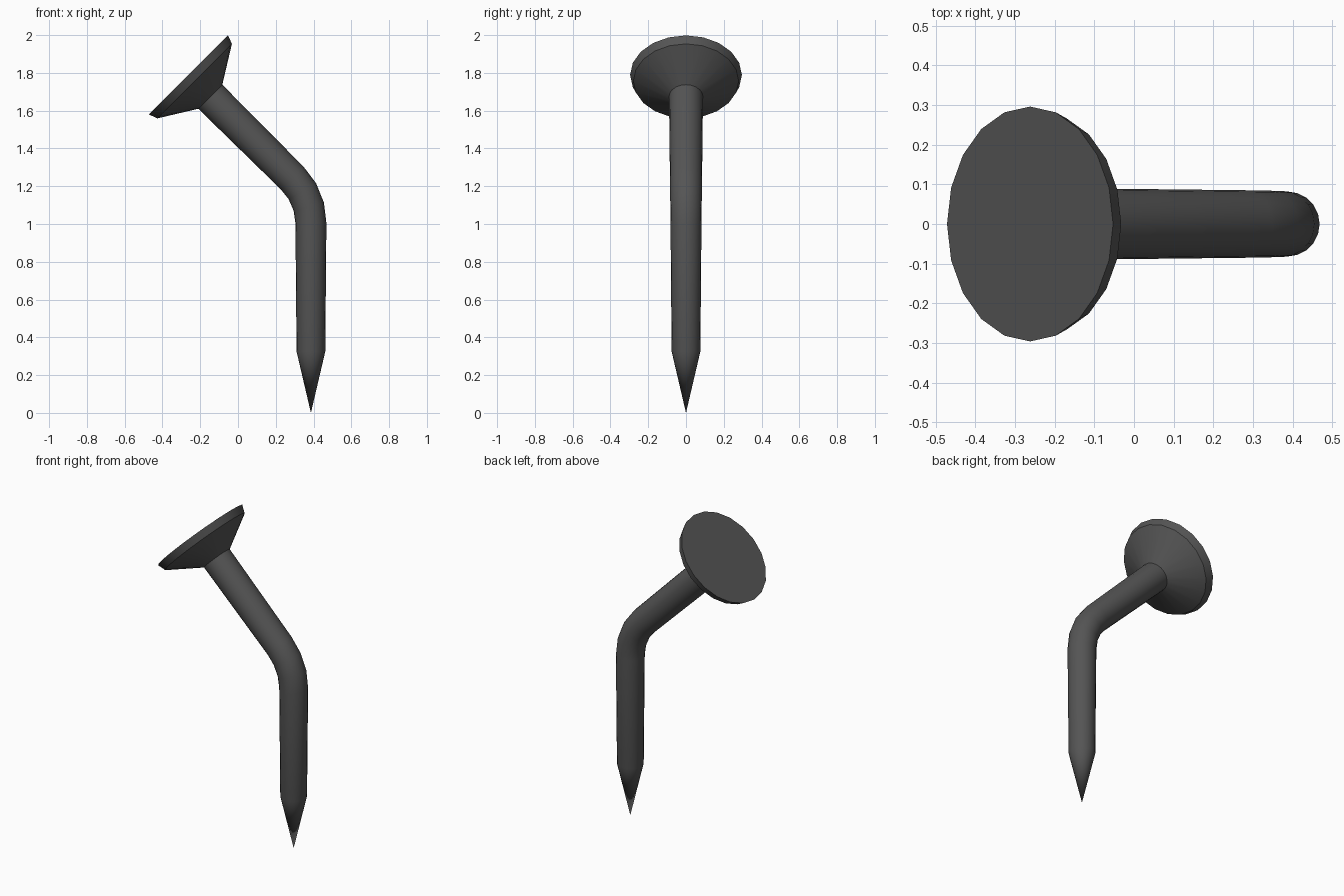
import bpy, bmesh, math
from mathutils import Vector

if "Cube" in bpy.data.objects:
    bpy.data.objects.remove(bpy.data.objects["Cube"])

SIDES = 20
iron = bpy.data.materials.new("dark iron")
iron.diffuse_color = (0.09, 0.09, 0.09, 1)
iron.use_nodes = True
iron.node_tree.nodes["Principled BSDF"].inputs["Base Color"].default_value = iron.diffuse_color


def lathe(name, rings, cap_start=False):
    """Skin rings (x, z, tilt, radius); radius 0 makes a pointed end."""
    bm = bmesh.new()
    loops = []
    for x, z, tilt, r in rings:
        side = Vector((math.cos(tilt), 0, math.sin(tilt)))
        centre = Vector((x, 0, z))
        if r == 0:
            loops.append([bm.verts.new(centre)] * SIDES)
            continue
        loops.append([bm.verts.new(centre + r * (math.cos(a) * side + math.sin(a) * Vector((0, 1, 0))))
                      for a in (2 * math.pi * i / SIDES for i in range(SIDES))])
    if cap_start:
        bm.faces.new(loops[0])
    for a, b in zip(loops, loops[1:]):
        for i in range(SIDES):
            j = (i + 1) % SIDES
            # top ring first, so this order faces outward
            quad = [a[j], a[i], b[i], b[j]]
            bm.faces.new(list(dict.fromkeys(quad)))
    mesh = bpy.data.meshes.new(name)
    bm.to_mesh(mesh)
    bm.free()
    obj = bpy.data.objects.new(name, mesh)
    bpy.context.collection.objects.link(obj)
    mesh.materials.append(iron)
    bpy.ops.object.select_all(action='DESELECT')
    obj.select_set(True)
    bpy.context.view_layer.objects.active = obj
    bpy.ops.object.shade_smooth_by_angle(angle=math.radians(30))
    return obj


T = math.radians(45)
top = Vector((-0.262, 1.789))
down = Vector((math.sin(T), -math.cos(T)))


def along(d, r):
    p = top + down * d
    return (p.x, p.y, T, r)


# countersunk head: flat disc, thin rim, cone down to the shaft
lathe("nail_head", [along(0, 0.296), along(0.046, 0.279), along(0.163, 0.09)], cap_start=True)

# shaft: slanted part, rounded bend, upright part and point
R, bx, bz = 0.336, 0.386, 1.005
shaft = [along(0.163, 0.09)]
for deg, r in ((45, 0.085), (30, 0.084), (15, 0.083), (0, 0.082)):
    t = math.radians(deg)
    shaft.append((bx - R * (1 - math.cos(t)), bz + R * math.sin(t), t, r))
shaft += [(bx, 0.325, 0, 0.076), (bx, 0, 0, 0)]
lathe("nail_shaft", shaft)
